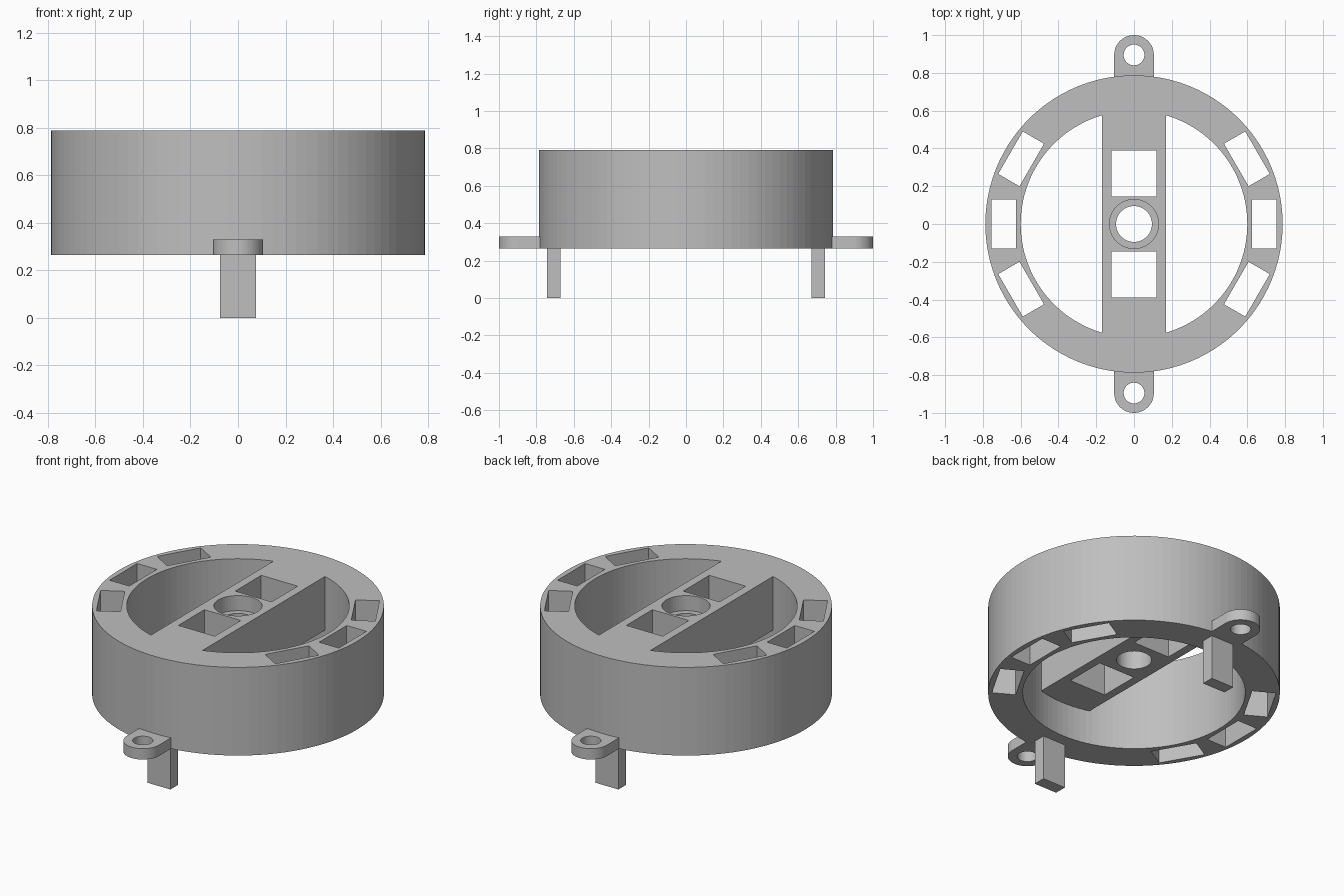
import bpy
import bmesh
from math import sin, cos, pi, radians

default_cube = bpy.data.objects.get("Cube")
if default_cube:
    bpy.data.objects.remove(default_cube, do_unlink=True)

# Main dimensions
BASE, TOP, BRIDGE = 0.265, 0.79, 0.47
OUTER, INNER = 0.787, 0.6

grey = bpy.data.materials.new("plain grey")
grey.use_nodes = True
grey.diffuse_color = (0.52, 0.52, 0.52, 1)
grey.node_tree.nodes["Principled BSDF"].inputs["Base Color"].default_value = grey.diffuse_color


def circle(radius, count, y=0):
    return [(radius * cos(2 * pi * i / count), y + radius * sin(2 * pi * i / count))
            for i in range(count)]


def rect(x0, x1, y0, y1, angle=0):
    c, s = cos(angle), sin(angle)
    return [(x * c - y * s, x * s + y * c)
            for x, y in ((x0, y0), (x1, y0), (x1, y1), (x0, y1))]


def prism(name, outline, z0, z1):
    """Extrude a counter-clockwise outline between two heights."""
    bm = bmesh.new()
    base = bm.faces.new([bm.verts.new((x, y, z0)) for x, y in outline])
    top = bmesh.ops.extrude_face_region(bm, geom=[base])["geom"]
    verts = [g for g in top if isinstance(g, bmesh.types.BMVert)]
    bmesh.ops.translate(bm, verts=verts, vec=(0, 0, z1 - z0))
    bmesh.ops.recalc_face_normals(bm, faces=bm.faces)
    mesh = bpy.data.meshes.new(name)
    bm.to_mesh(mesh)
    bm.free()
    mesh.materials.append(grey)
    obj = bpy.data.objects.new(name, mesh)
    bpy.context.collection.objects.link(obj)
    return obj


def combine(target, tool, operation="DIFFERENCE"):
    """Apply a boolean and discard the tool."""
    mod = target.modifiers.new("boolean", "BOOLEAN")
    mod.operation, mod.solver, mod.object = operation, "EXACT", tool
    bpy.context.view_layer.objects.active = target
    bpy.ops.object.modifier_apply(modifier=mod.name)
    bpy.data.objects.remove(tool, do_unlink=True)


# Ring housing, hollowed around a raised central bridge
housing = prism("ring_housing", circle(OUTER, 100), BASE, TOP)
bore = prism("bore_cutter", circle(INNER, 100), 0.1, 1)
combine(bore, prism("bridge_space", rect(-0.17, 0.17, -0.8, 0.8), BRIDGE, 1.2))
combine(housing, bore)

# Six through slots in the ring
for side in (0, 180):
    for turn in (-30, 0, 30):
        slot = rect(0.625, 0.755, -0.13, 0.13, radians(side + turn))
        combine(housing, prism("slot_cutter", slot, 0.1, 1))

# Bridge windows and the stepped centre hole
for y0, y1 in ((0.145, 0.39), (-0.39, -0.145)):
    combine(housing, prism("window_cutter", rect(-0.12, 0.12, y0, y1), 0.1, 1))
combine(housing, prism("centre_hole_cutter", circle(0.095, 48), 0.1, 1))
combine(housing, prism("counterbore_cutter", circle(0.13, 48), TOP - 0.09, 1))

# Rounded screw tabs and square legs at front and back
for sign in (-1, 1):
    arc = [(0.105 * cos(pi * i / 24), 0.895 + 0.105 * sin(pi * i / 24)) for i in range(25)]
    outline = [(-0.105, 0.765), (0.105, 0.765)] + arc
    tab = prism("screw_tab", [(sign * x, sign * y) for x, y in outline], BASE, 0.33)
    combine(tab, prism("screw_hole_cutter", circle(0.055, 32, sign * 0.895), 0.1, 1))
    combine(housing, tab, "UNION")
    leg = prism("leg", rect(-0.075, 0.075, *sorted((sign * 0.67, sign * 0.743))), 0, 0.3)
    combine(housing, leg, "UNION")
